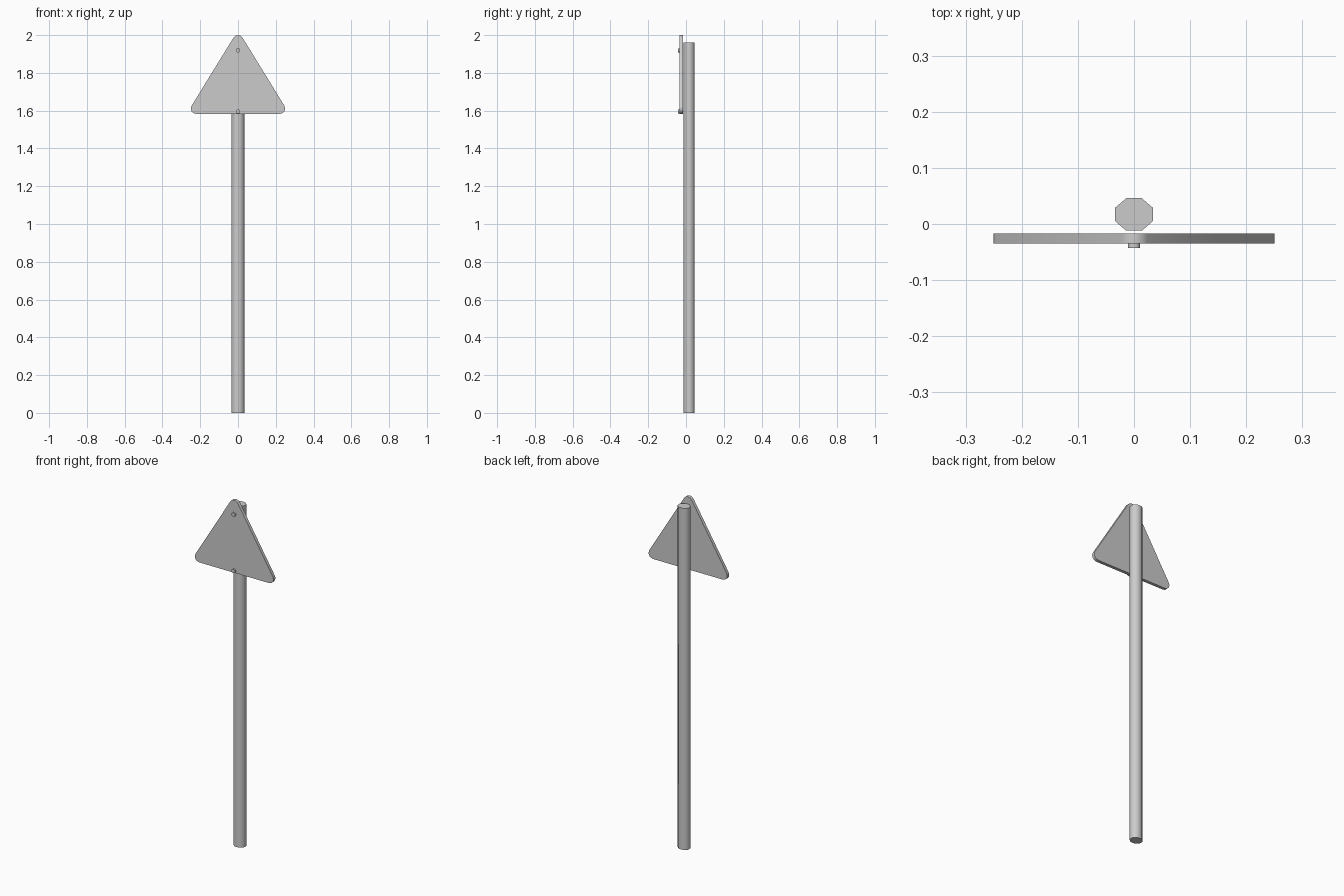
import bpy, math
from math import sin, cos, pi

if "Cube" in bpy.data.objects:
    bpy.data.objects.remove(bpy.data.objects["Cube"])


def prism(name, outline, to3d, lo, hi, smooth=None):
    """Extrude a closed 2D outline between two depths."""
    n = len(outline)
    verts = [to3d(u, v, d) for d in (lo, hi) for u, v in outline]
    faces = [tuple(range(n))[::-1], tuple(range(n, 2 * n))]
    faces += [(i, (i + 1) % n, n + (i + 1) % n, n + i) for i in range(n)]
    me = bpy.data.meshes.new(name)
    me.from_pydata(verts, [], faces)
    ob = bpy.data.objects.new(name, me)
    bpy.context.collection.objects.link(ob)
    bpy.ops.object.select_all(action='DESELECT')
    ob.select_set(True)
    bpy.context.view_layer.objects.active = ob
    # consistent outward normals
    bpy.ops.object.mode_set(mode='EDIT')
    bpy.ops.mesh.select_all(action='SELECT')
    bpy.ops.mesh.normals_make_consistent(inside=False)
    bpy.ops.object.mode_set(mode='OBJECT')
    if smooth:
        bpy.ops.object.shade_smooth_by_angle(angle=math.radians(smooth))
    return ob


def octagon(cu, cv, ru, rv):
    """Eight-sided outline with flats facing the axes; ru, rv are half widths."""
    k = 1 / cos(pi / 8)
    return [(cu + ru * k * cos(pi / 8 + i * pi / 4),
             cv + rv * k * sin(pi / 8 + i * pi / 4)) for i in range(8)]


def upright(u, v, d):
    return (u, v, d)


def facing_front(u, v, d):
    return (u, d, v)


# Pole: slightly flattened octagonal post
prism("pole", octagon(0, 0.017, 0.0335, 0.029), upright, 0, 1.96, smooth=50)

# Sign plate: triangle with rounded corners
r, steps = 0.028, 4
half, low, high = 0.25 - r, 1.583 + r, 2.0 - r
side = math.atan2(half, high - low)      # angle of the side normal above x
corners = [(half, low, -pi / 2, side),
           (0, high, side, pi - side),
           (-half, low, pi - side, 3 * pi / 2)]
outline = []
for cx, cz, a0, a1 in corners:
    for i in range(steps + 1):
        a = a0 + (a1 - a0) * i / steps
        outline.append((cx + r * cos(a), cz + r * sin(a)))
prism("sign_plate", outline, facing_front, -0.035, -0.017, smooth=40)

# Bolt heads on the front of the plate
for name, z in (("upper_bolt", 1.919), ("lower_bolt", 1.595)):
    prism(name, octagon(0, z, 0.011, 0.011), facing_front, -0.043, -0.034, smooth=50)
